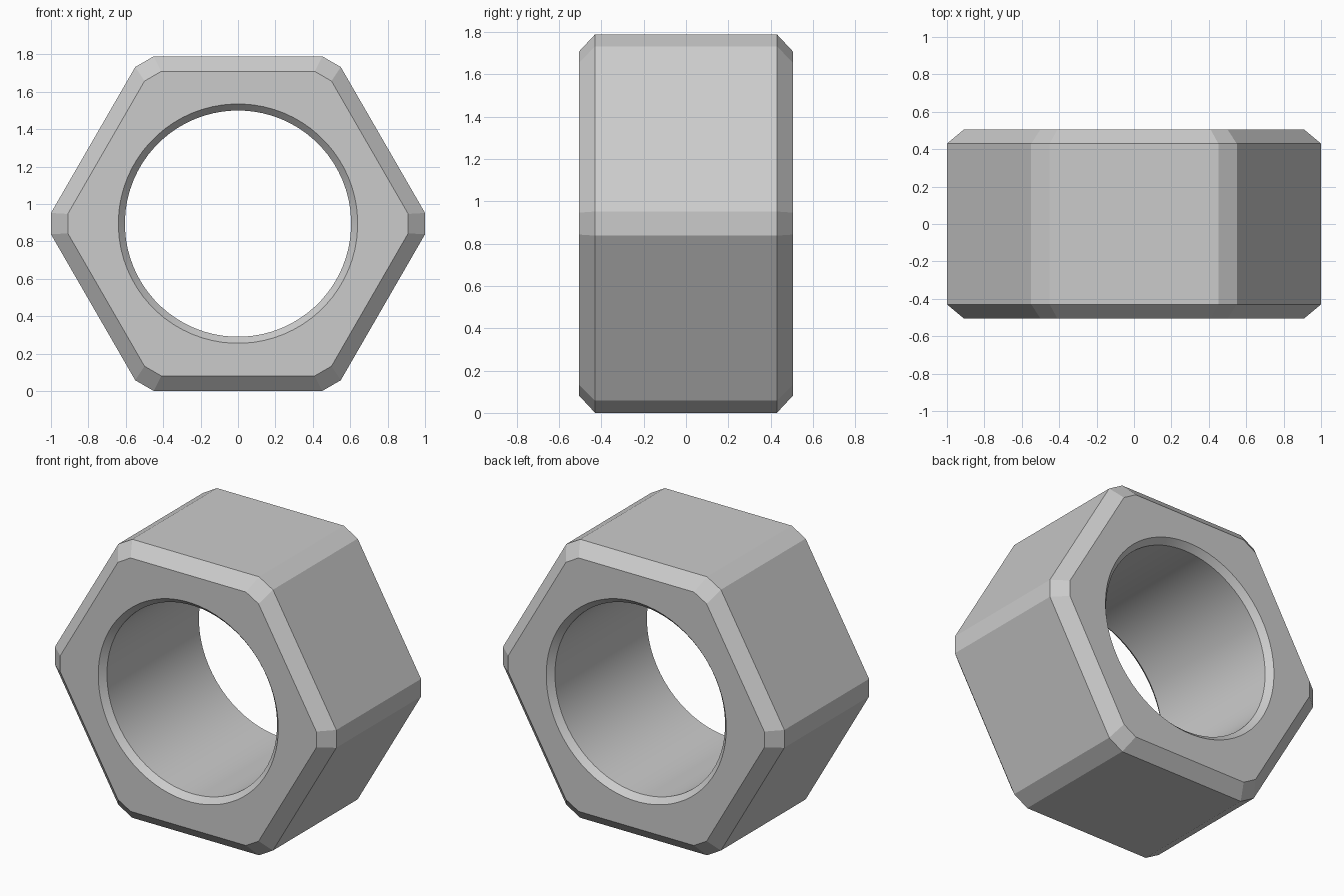
import bpy, bmesh
from math import sin, cos, radians

if "Cube" in bpy.data.objects:
    bpy.data.objects.remove(bpy.data.objects["Cube"])

CENTRE_Z = 0.895
STEPS = 72          # sides of the bore
bm = bmesh.new()


def ring(points, y):
    return [bm.verts.new((x, y, z + CENTRE_Z)) for x, z in points]


def hexagon(scale):
    # hexagon with each corner cut off by a narrow flat
    pts = []
    for k in range(6):
        c, s = cos(radians(60 * k)), sin(radians(60 * k))
        for h in (-0.057, 0.057):
            pts.append((scale * (c - h * s), scale * (s + h * c)))
    return pts


def circle(r):
    return [(r * cos(radians(5 * i - 2.5)), r * sin(radians(5 * i - 2.5)))
            for i in range(STEPS)]


def skin(rings):
    for a, b in zip(rings, rings[1:]):
        n = len(a)
        for i in range(n):
            j = (i + 1) % n
            bm.faces.new((a[i], a[j], b[j], b[i]))


def cap(outer, inner):
    # alternate narrow corner sectors (1 step) and wide side sectors (11 steps)
    for i in range(12):
        start = 12 * (i // 2) + i % 2
        steps = 11 if i % 2 else 1
        arc = [inner[(start + k) % STEPS] for k in range(steps + 1)]
        bm.faces.new([outer[(i + 1) % 12], outer[i]] + arc)


# outer hexagonal wall with chamfered rims
outer = [ring(hexagon(s), y) for s, y in
         ((0.91, -0.505), (1, -0.43), (1, 0.43), (0.91, 0.505))]
# round bore with countersunk rims
bore = [ring(circle(r), y) for r, y in
        ((0.64, -0.505), (0.605, -0.467), (0.605, 0.467), (0.64, 0.505))]
skin(outer)
skin(bore)
# front and back faces
cap(outer[0], bore[0])
cap(outer[-1], bore[-1])
bmesh.ops.recalc_face_normals(bm, faces=bm.faces)

mesh = bpy.data.meshes.new("hex_nut")
bm.to_mesh(mesh)
bm.free()
nut = bpy.data.objects.new("hex_nut", mesh)
bpy.context.collection.objects.link(nut)
bpy.context.view_layer.objects.active = nut
nut.select_set(True)
bpy.ops.object.shade_smooth_by_angle(angle=radians(15))
